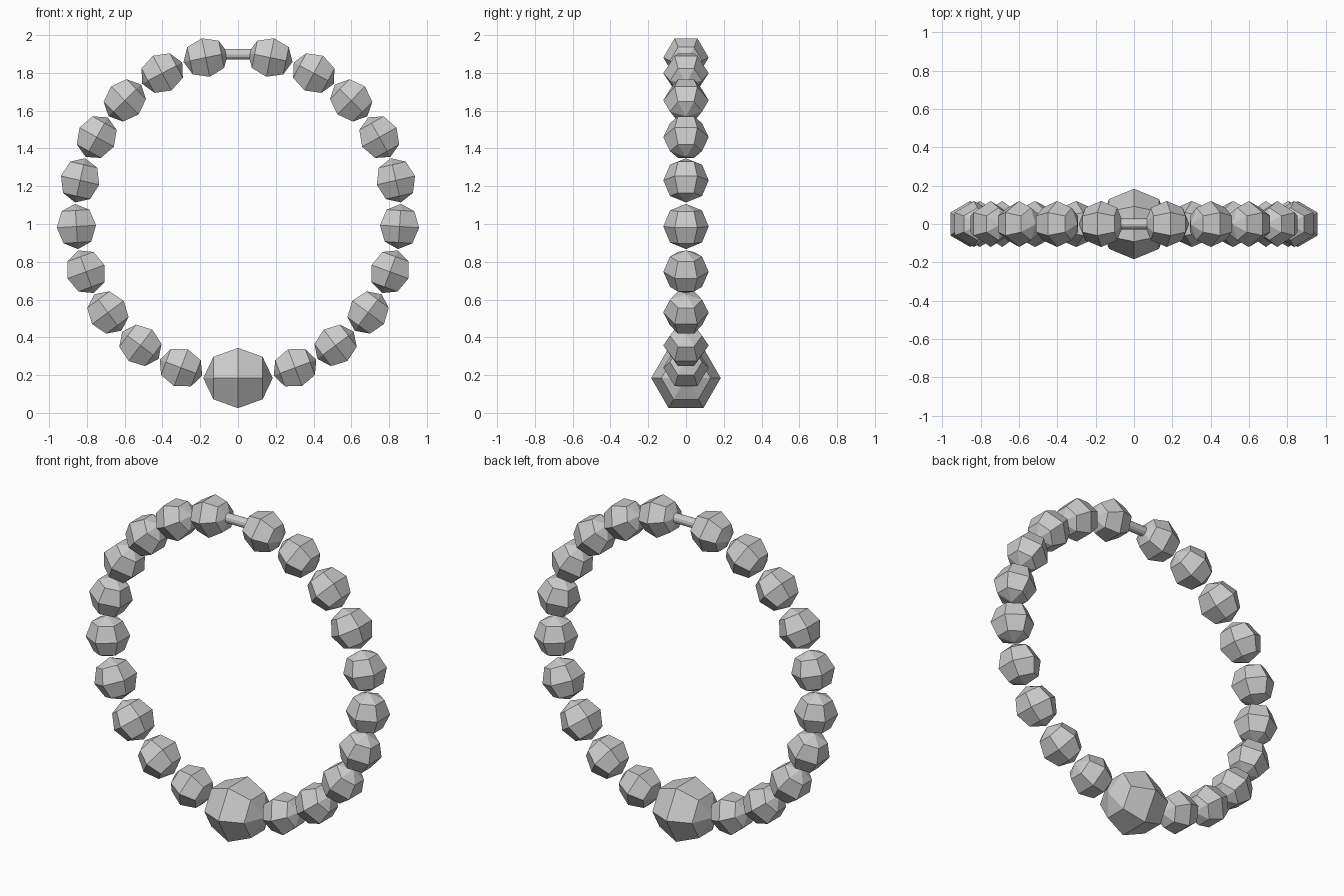
import bpy, math

if "Cube" in bpy.data.objects:
    bpy.data.objects.remove(bpy.data.objects["Cube"])

R = 0.857        # ring radius
CZ = 1.0415      # ring centre height
START, STEP = 11.5, 16.43   # bead angles from the top, degrees


def bead(name, angle, radius):
    """Six-sided faceted bead, pole axis along the ring's tangent."""
    a = math.radians(angle)
    bpy.ops.mesh.primitive_uv_sphere_add(segments=6, ring_count=4, radius=radius)
    ob = bpy.context.object
    ob.name = name
    # lay the pole axis along x, keeping a hexagon corner pointing outwards
    ob.rotation_euler = (0, math.radians(90) + a, 0)
    ob.location = (R * math.sin(a), 0, CZ + R * math.cos(a))
    return ob


# small beads, mirrored left and right
for i in range(10):
    for side, s in (("right", 1), ("left", -1)):
        bead(f"bead_{side}_{i + 1}", s * (START + i * STEP), 0.12)

# large centre bead at the bottom
bead("centre_bead", 180, 0.184)

# clasp rod at the top
bpy.ops.mesh.primitive_cylinder_add(vertices=12, radius=0.028, depth=0.16,
                                    location=(0, 0, CZ + R),
                                    rotation=(0, math.radians(90), 0))
bpy.context.object.name = "clasp_rod"
